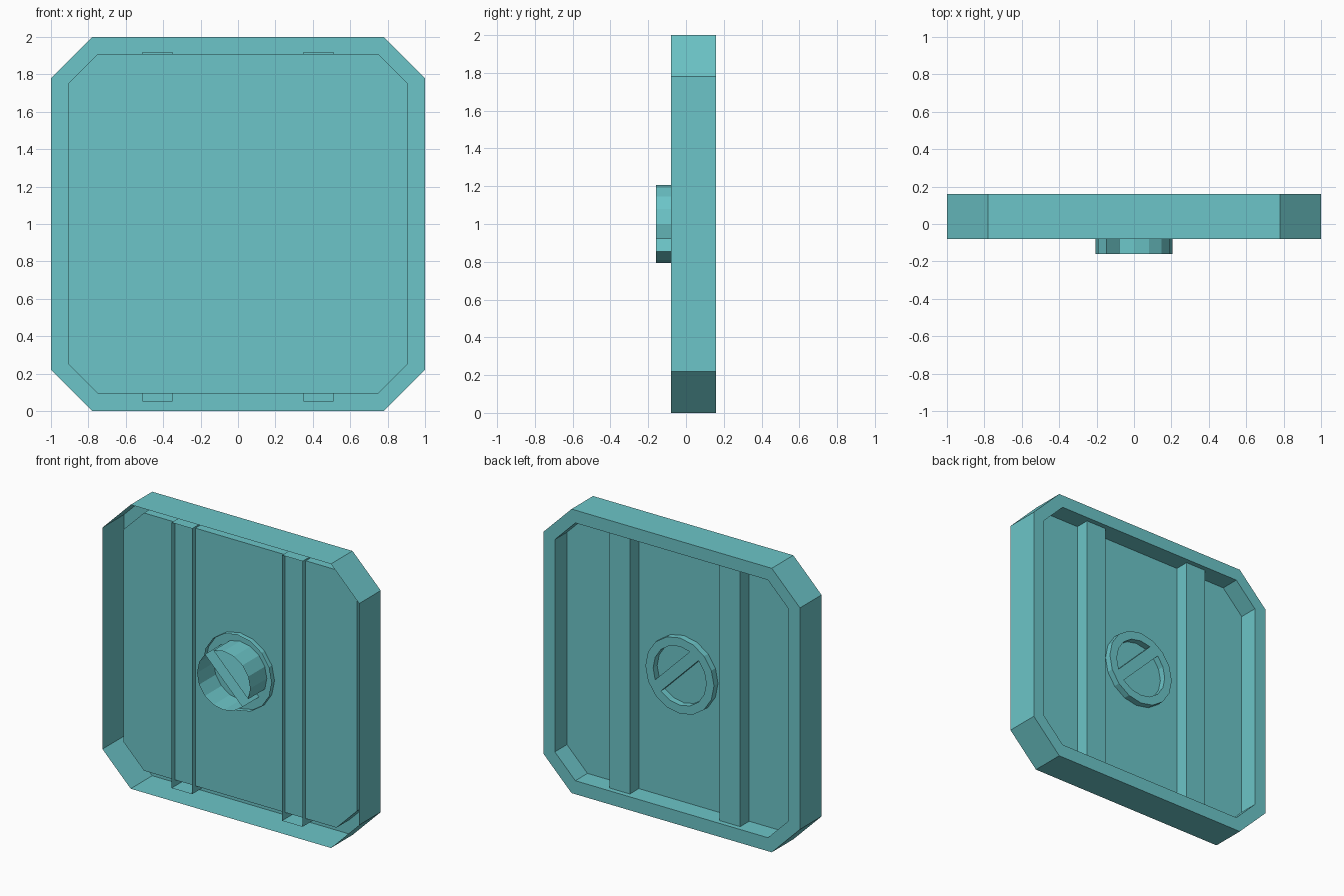
import bpy, bmesh
from math import sin, cos, radians

if "Cube" in bpy.data.objects:
    bpy.data.objects.remove(bpy.data.objects["Cube"])

teal = bpy.data.materials.new("teal")
teal.diffuse_color = (0.15, 0.56, 0.58, 1)
teal.use_nodes = True
teal.node_tree.nodes["Principled BSDF"].inputs["Base Color"].default_value = teal.diffuse_color

PLATE_Y, REAR_Y, DISC_Y = 0.025, -0.01, 0.07


def finish(name, bm):
    mesh = bpy.data.meshes.new(name)
    bm.to_mesh(mesh)
    bm.free()
    mesh.materials.append(teal)
    obj = bpy.data.objects.new(name, mesh)
    bpy.context.collection.objects.link(obj)
    return obj


def loop(bm, pts, y):
    return [bm.verts.new((x, y, z)) for x, z in pts]


def skin(bm, rings):
    for a, b in zip(rings, rings[1:]):
        n = len(a)
        for i in range(n):
            j = (i + 1) % n
            bm.faces.new((a[i], b[i], b[j], a[j]))


def octagon(hx, z0, z1, cut):
    return [(hx - cut, z0), (hx, z0 + cut), (hx, z1 - cut), (hx - cut, z1),
            (cut - hx, z1), (-hx, z1 - cut), (-hx, z0 + cut), (cut - hx, z0)]


def arc(r, start, end, step=22.5):
    n = round((end - start) / step)
    return [(r * cos(radians(start + i * step)), 1 + r * sin(radians(start + i * step)))
            for i in range(n + 1)]


outer = octagon(1.0, 0.0, 2.0, 0.22)
inner = octagon(0.91, 0.095, 1.91, 0.16)

# Frame: outer wall, front rim and inner wall, open at the rear
bm = bmesh.new()
skin(bm, [loop(bm, outer, -0.08), loop(bm, outer, 0.16),
          loop(bm, inner, 0.16), loop(bm, inner, PLATE_Y)])
# share the rim corners between neighbouring walls
finish("frame", bm)

# Panel closing the frame
bm = bmesh.new()
bm.faces.new(loop(bm, inner, PLATE_Y)[::-1])
finish("panel", bm)

# Two vertical bars, open at the rear
for side, name in ((-1, "left_bar"), (1, "right_bar")):
    c = 0.43 * side
    rect = [(c - 0.08, 0.05), (c + 0.08, 0.05), (c + 0.08, 1.92), (c - 0.08, 1.92)]
    bm = bmesh.new()
    front = loop(bm, rect, 0.125)
    skin(bm, [loop(bm, rect, REAR_Y), front])
    bm.faces.new(front[::-1])
    finish(name, bm)

# Round handle plate with two finger recesses either side of a diagonal grip
bm = bmesh.new()
rim = arc(0.267, 0, 337.5)
front = loop(bm, rim, DISC_Y)
skin(bm, [loop(bm, rim, REAR_Y), front])
borders = [front]
for start, end in ((-22.5, 112.5), (135, 315)):
    recess = arc(0.207, start, end)
    top = loop(bm, recess, DISC_Y)
    skin(bm, [top, loop(bm, recess, -0.16)])
    borders.append(top)
edges = [bm.edges.get((b[i - 1], b[i])) for b in borders for i in range(len(b))]
fill = bmesh.ops.triangle_fill(bm, use_beauty=True, edges=edges)
for f in fill["geom"]:
    if isinstance(f, bmesh.types.BMFace):
        f.normal_update()
        if f.normal.y < 0:
            f.normal_flip()
finish("handle", bm)
